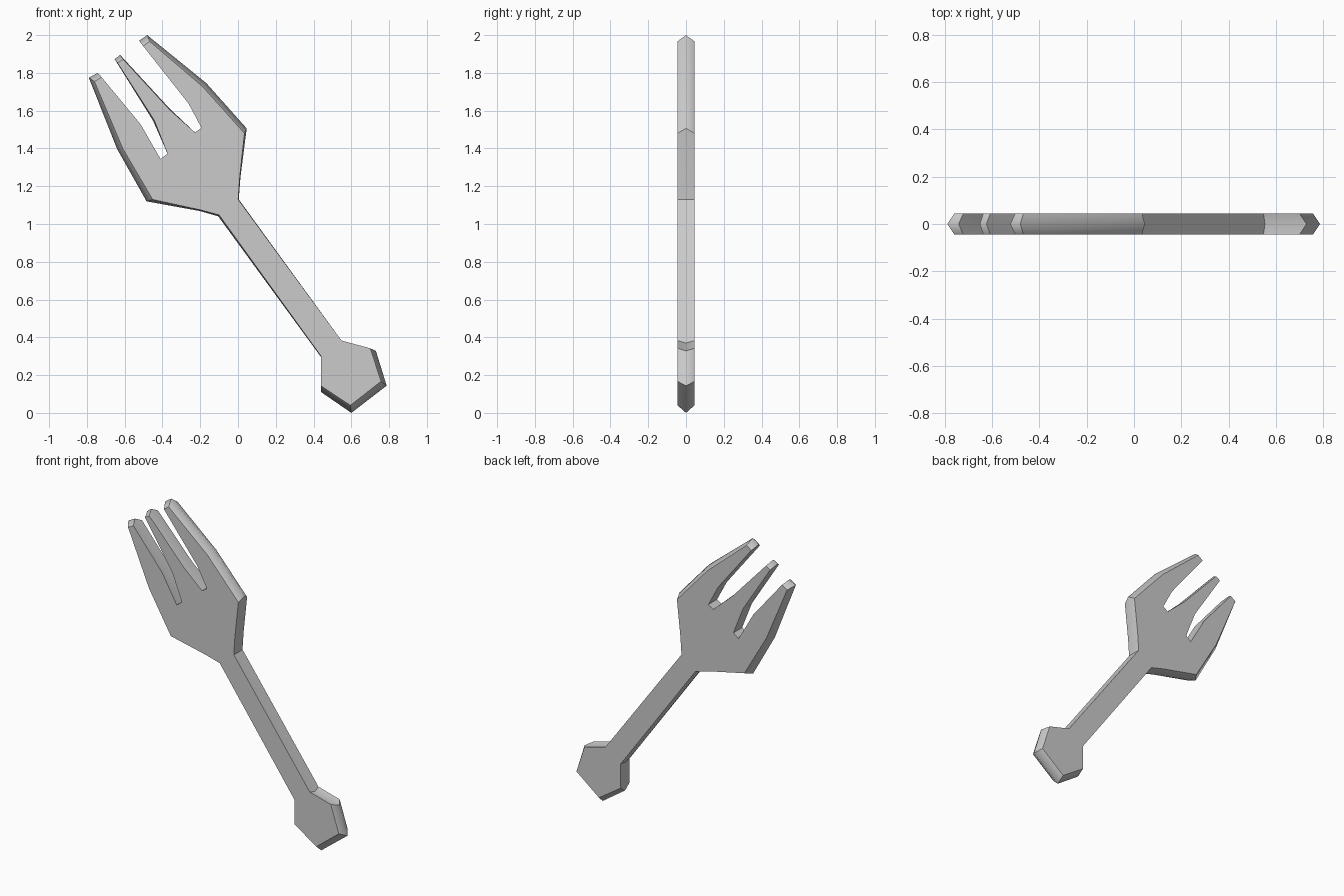
import bpy, bmesh, math

HALF = 0.045  # half thickness of the plate

# Fork outline: x, z of the flat face, then optional shift of the rim ridge
OUTLINE = [
    # pentagon pommel, left side
    (0.595, 0.04, 0.005, -0.04), (0.44, 0.143, 0, -0.033), (0.44, 0.30, 0, -0.005),
    # handle left and head lower edge
    (-0.10, 1.048, -0.005, -0.007), (-0.20, 1.075, -0.003, -0.006), (-0.452, 1.13, -0.032, -0.01),
    # left prong
    (-0.61, 1.40, -0.03, -0.003), (-0.76, 1.755, -0.03, 0.02),
    (-0.722, 1.777, -0.02, 0.023), (-0.515, 1.527, -0.012, 0.01),
    (-0.41, 1.344), (-0.373, 1.372),
    # middle prong
    (-0.442, 1.547, -0.008, 0), (-0.638, 1.853, -0.015, 0.02),
    (-0.608, 1.872, -0.016, 0.023), (-0.362, 1.605, 0.002, 0.004),
    (-0.228, 1.485), (-0.193, 1.508),
    # right prong and head right edge
    (-0.262, 1.638, -0.005, 0.01), (-0.502, 1.942, -0.022, 0.028),
    (-0.468, 1.967, -0.013, 0.033), (-0.188, 1.728, 0.021, 0.017),
    (0.034, 1.48, 0.012, 0.026), (0.009, 1.247, 0.004, 0), (0.001, 1.13, 0.003, 0),
    # handle right and pommel right side
    (0.548, 0.383, 0.006, -0.013), (0.70, 0.342, 0.03, -0.014), (0.757, 0.167, 0.03, -0.023),
]


def ring(bm, y, k):
    verts = []
    for p in OUTLINE:
        dx, dz = p[2:] if len(p) == 4 else (0, 0)
        verts.append(bm.verts.new((p[0] + k * dx, y, p[1] + k * dz)))
    return verts


bm = bmesh.new()
front, ridge, back = ring(bm, -HALF, 0), ring(bm, 0, 1), ring(bm, HALF, 0)
n = len(OUTLINE)

# Flat front and back faces
bm.faces.new(front)
bm.faces.new(back[::-1])

# Ridged rim
for a, b in ((front, ridge), (ridge, back)):
    for i in range(n):
        j = (i + 1) % n
        bm.faces.new((a[i], a[j], b[j], b[i]))
bmesh.ops.recalc_face_normals(bm, faces=bm.faces[:])

# Smooth across the ridge, sharp at the corners
for f in bm.faces:
    f.smooth = True
ridge_set = set(ridge)
for e in bm.edges:
    on_ridge = e.verts[0] in ridge_set and e.verts[1] in ridge_set
    e.smooth = on_ridge or e.calc_face_angle(0) < math.radians(30)

mesh = bpy.data.meshes.new("fork")
bm.to_mesh(mesh)
bm.free()
bpy.context.collection.objects.link(bpy.data.objects.new("fork", mesh))
